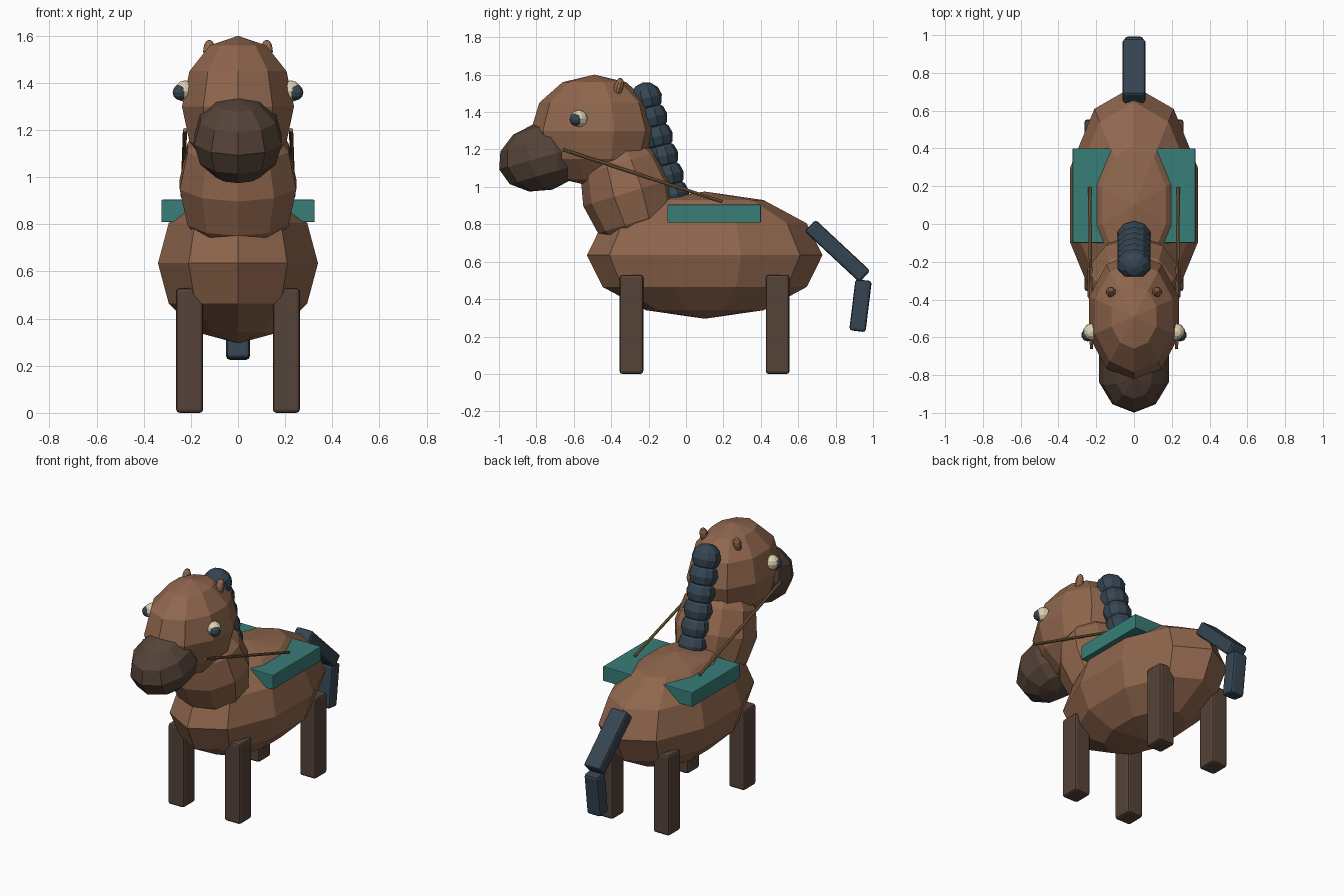
import bpy
from math import radians
from mathutils import Vector

if "Cube" in bpy.data.objects:
    bpy.data.objects.remove(bpy.data.objects["Cube"])


def material(name, rgb):
    m = bpy.data.materials.new(name)
    m.diffuse_color = (*rgb, 1)
    m.use_nodes = True
    m.node_tree.nodes["Principled BSDF"].inputs["Base Color"].default_value = m.diffuse_color
    return m


COAT = material("coat_brown", (0.28, 0.135, 0.075))
DARK = material("dark_brown", (0.092, 0.056, 0.040))
NAVY = material("dark_slate", (0.036, 0.060, 0.085))
TEAL = material("saddle_teal", (0.040, 0.205, 0.185))
CREAM = material("eye_cream", (0.72, 0.63, 0.44))
STRAP = material("strap_tan", (0.24, 0.145, 0.055))


def finish(name, mat):
    ob = bpy.context.object
    ob.name = name
    ob.data.materials.append(mat)
    return ob


def ball(name, loc, radii, mat, tilt=0, segs=10, rings=6):
    """Faceted ellipsoid, tilted in the side plane."""
    bpy.ops.mesh.primitive_uv_sphere_add(segments=segs, ring_count=rings, radius=1,
                                         location=loc, rotation=(radians(tilt), 0, 0))
    bpy.context.object.scale = radii
    return finish(name, mat)


def box(name, loc, dims, mat, tilt=0, bevel=0.015):
    """Box with softened edges."""
    bpy.ops.mesh.primitive_cube_add(size=1, location=loc)
    ob = bpy.context.object
    ob.scale = dims
    bpy.ops.object.transform_apply(location=False, rotation=False, scale=True)
    ob.rotation_euler.x = radians(tilt)
    mod = ob.modifiers.new("bevel", "BEVEL")
    mod.width = bevel
    mod.segments = 2
    return finish(name, mat)


def rod(name, a, b, radius, mat):
    a, b = Vector(a), Vector(b)
    bpy.ops.mesh.primitive_cylinder_add(vertices=8, radius=radius, depth=(b - a).length,
                                        location=(a + b) / 2)
    ob = bpy.context.object
    ob.rotation_euler = (b - a).to_track_quat("Z", "Y").to_euler()
    return finish(name, mat)


# Body, neck, head and muzzle
ball("body", (0, 0.1, 0.635), (0.357, 0.63, 0.34), COAT)
ball("neck", (0, -0.31, 0.97), (0.26, 0.25, 0.325), COAT, tilt=17)
ball("head", (0, -0.49, 1.30), (0.25, 0.34, 0.30), COAT)
ball("muzzle", (0, -0.765, 1.16), (0.195, 0.243, 0.182), DARK, tilt=16)

# Mane: overlapping beads running down the neck
for i in range(6):
    t = i / 5
    ball(f"mane_{i + 1}", (0, -0.212 + 0.145 * t, 1.475 - 0.515 * t),
         (0.092, 0.085, 0.085), NAVY, tilt=14)

# Paired parts
for side, s in (("right", 1), ("left", -1)):
    ball(f"eye_{side}", (s * 0.225, -0.572, 1.365), (0.046, 0.046, 0.046), CREAM)
    ball(f"pupil_{side}", (s * 0.245, -0.588, 1.36), (0.034, 0.034, 0.034), NAVY)
    ball(f"ear_{side}", (s * 0.122, -0.36, 1.535), (0.027, 0.025, 0.05), COAT, tilt=-15)
    rod(f"rein_{side}", (s * 0.225, -0.66, 1.20), (s * 0.235, 0.195, 0.92), 0.009, STRAP)
    for end, y in (("front", -0.292), ("back", 0.49)):
        box(f"{end}_leg_{side}", (s * 0.205, y, 0.265), (0.115, 0.127, 0.53), DARK)

# Saddle slab passing through the back
box("saddle", (0, 0.15, 0.857), (0.65, 0.5, 0.095), TEAL, bevel=0.004)

# Tail in two jointed pieces
box("tail_upper", (0, 0.81, 0.657), (0.12, 0.40, 0.085), NAVY, tilt=-43)
box("tail_lower", (0, 0.933, 0.365), (0.10, 0.088, 0.275), NAVY, tilt=-7)
